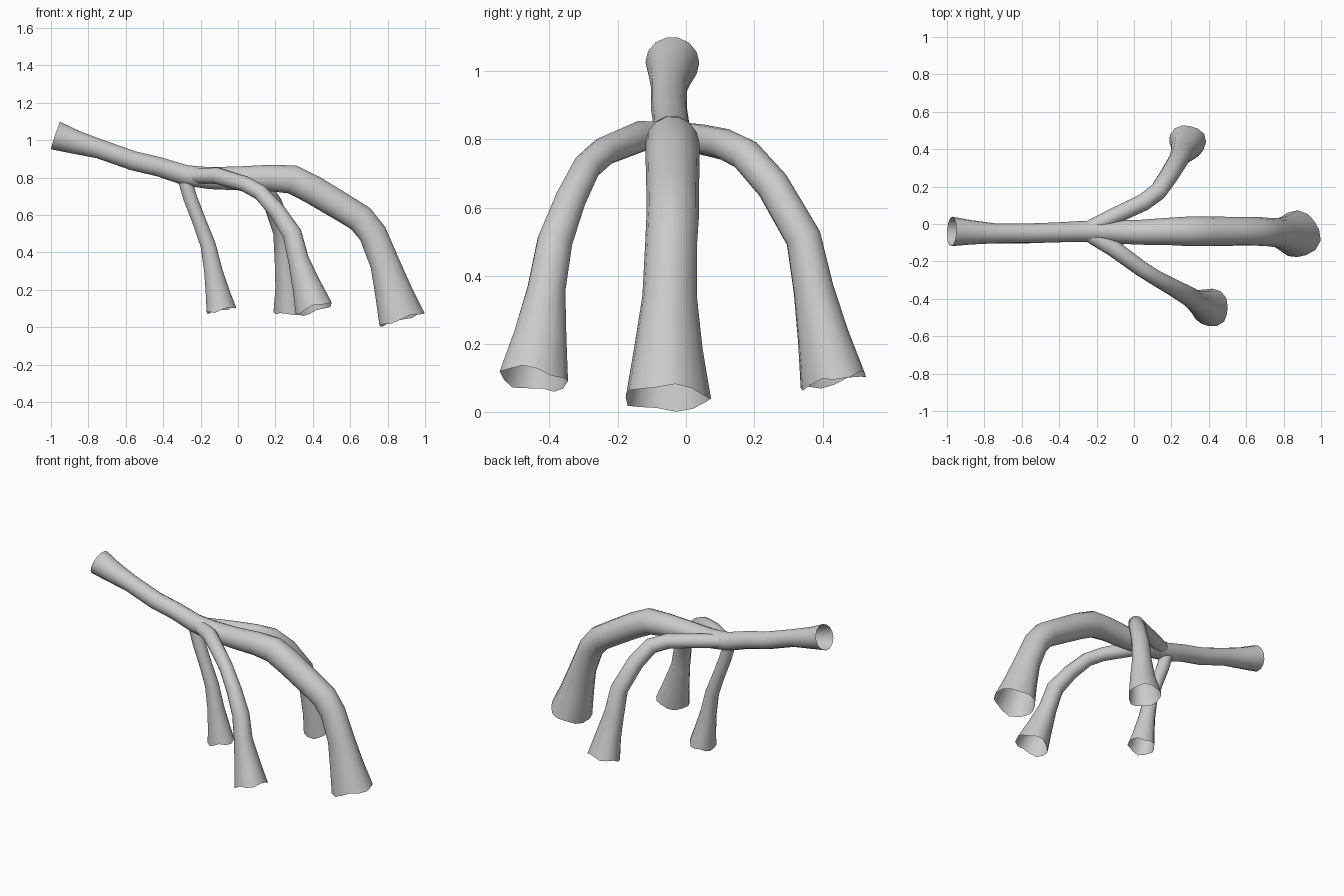
import bpy, bmesh, math
from mathutils import Vector

SIDES = 14


def tube(name, pts, wavy=0.05):
    """Open thin-walled tube; pts are (x, y, z, radius)."""
    bm = bmesh.new()
    centres = [Vector(p[:3]) for p in pts]
    n = len(pts)
    side = Vector((0, 1, 0))
    rings = []
    for i, c in enumerate(centres):
        t = Vector()
        if i > 0:
            t += (c - centres[i - 1]).normalized()
        if i < n - 1:
            t += (centres[i + 1] - c).normalized()
        t.normalize()
        side = (side - t * side.dot(t)).normalized()
        up = t.cross(side)
        flare = (i / (n - 1)) ** 3          # lobes grow toward the open end
        ring = []
        for k in range(SIDES):
            a = 2 * math.pi * k / SIDES
            r = pts[i][3] * (1 + wavy * flare * math.cos(3 * a + 0.6))
            ripple = 0.008 * flare * math.sin(4 * a)
            ring.append(bm.verts.new(c + (side * math.cos(a) + up * math.sin(a)) * r + t * ripple))
        rings.append(ring)
    for r0, r1 in zip(rings, rings[1:]):
        for k in range(SIDES):
            j = (k + 1) % SIDES
            f = bm.faces.new((r0[k], r0[j], r1[j], r1[k]))
            f.smooth = True
    bmesh.ops.recalc_face_normals(bm, faces=bm.faces)
    me = bpy.data.meshes.new(name)
    bm.to_mesh(me)
    bm.free()
    ob = bpy.data.objects.new(name, me)
    bpy.context.collection.objects.link(ob)
    return ob


# Long inlet tube that carries on into the thick main limb
tube("main_tube", [
    (-0.975, -0.04, 1.025, 0.079), (-0.87, -0.045, 0.99, 0.065),
    (-0.74, -0.05, 0.953, 0.053), (-0.56, -0.05, 0.89, 0.053),
    (-0.42, -0.045, 0.857, 0.053), (-0.28, -0.04, 0.812, 0.056),
    (-0.15, -0.04, 0.797, 0.06), (0.02, -0.045, 0.796, 0.066),
    (0.17, -0.04, 0.798, 0.072), (0.29, -0.04, 0.79, 0.079),
    (0.40, -0.04, 0.735, 0.079), (0.55, -0.04, 0.645, 0.077),
    (0.655, -0.04, 0.58, 0.077), (0.72, -0.045, 0.50, 0.076),
    (0.785, -0.05, 0.34, 0.080), (0.83, -0.055, 0.19, 0.100),
    (0.875, -0.057, 0.042, 0.125)])

# Side limb toward the front
tube("front_side_limb", [
    (-0.25, -0.05, 0.81, 0.040), (-0.11, -0.13, 0.81, 0.045),
    (0.04, -0.24, 0.765, 0.042), (0.12, -0.29, 0.72, 0.042),
    (0.21, -0.34, 0.62, 0.046), (0.29, -0.385, 0.50, 0.052),
    (0.325, -0.41, 0.36, 0.056), (0.37, -0.43, 0.22, 0.078),
    (0.41, -0.45, 0.098, 0.101)])

# Side limb toward the back
tube("back_side_limb", [
    (-0.25, -0.03, 0.81, 0.042), (-0.10, 0.045, 0.80, 0.044),
    (0.05, 0.115, 0.785, 0.046), (0.13, 0.175, 0.755, 0.048),
    (0.185, 0.255, 0.665, 0.050), (0.24, 0.345, 0.51, 0.053),
    (0.255, 0.375, 0.36, 0.060), (0.275, 0.405, 0.22, 0.077),
    (0.285, 0.435, 0.092, 0.098)])

# Limb dropping straight under the junction
tube("lower_limb", [
    (-0.285, -0.04, 0.79, 0.038), (-0.255, -0.04, 0.69, 0.038),
    (-0.205, -0.04, 0.56, 0.038), (-0.16, -0.04, 0.44, 0.042),
    (-0.132, -0.04, 0.30, 0.050), (-0.108, -0.04, 0.18, 0.066),
    (-0.09, -0.04, 0.092, 0.080)])
